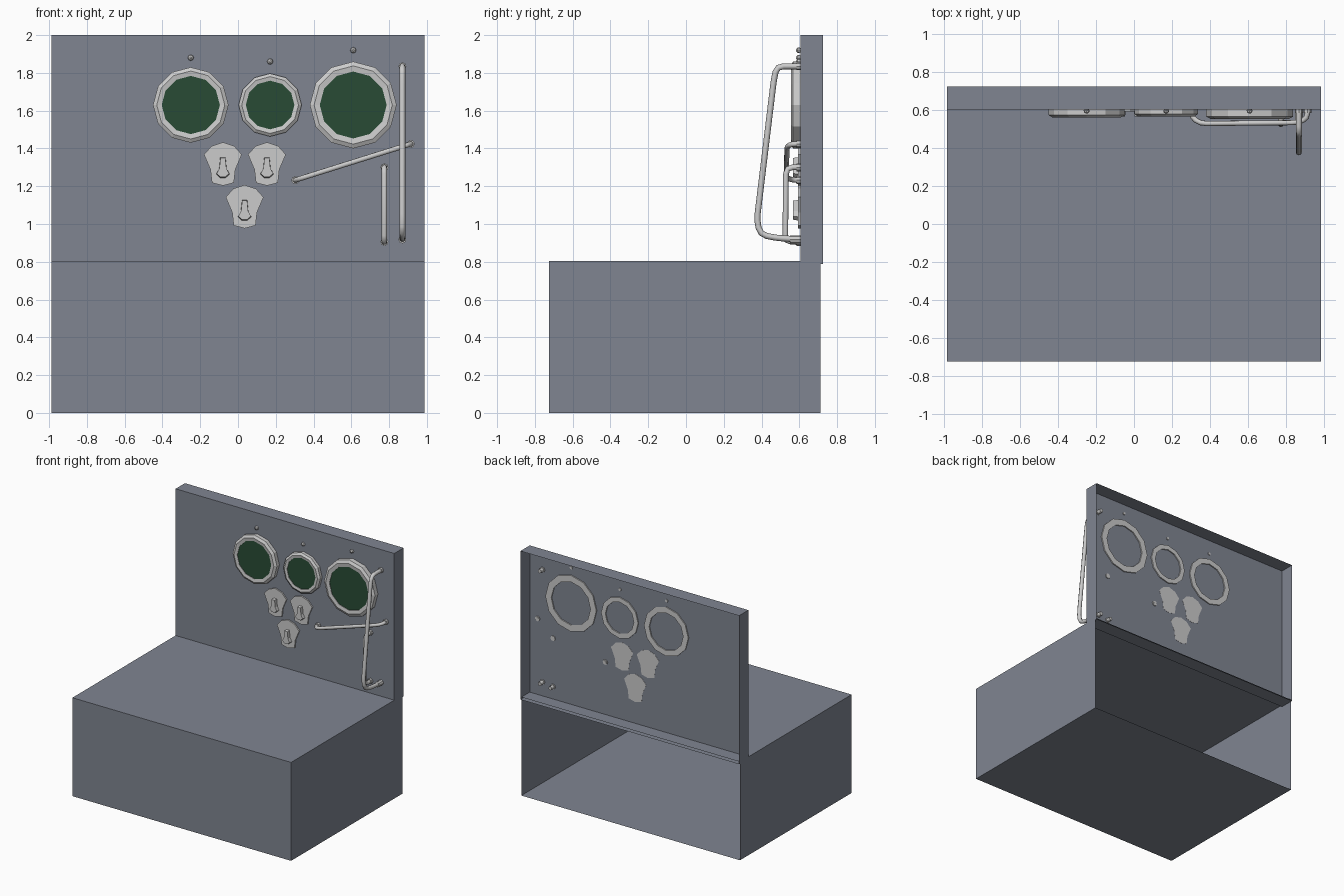
import bpy, bmesh, math
from mathutils import Vector

if "Cube" in bpy.data.objects:
    bpy.data.objects.remove(bpy.data.objects["Cube"])


def colour(name, rgb):
    m = bpy.data.materials.new(name)
    m.diffuse_color = (*rgb, 1)
    m.use_nodes = True
    m.node_tree.nodes["Principled BSDF"].inputs["Base Color"].default_value = m.diffuse_color
    return m


green = colour("dial_green", (0.022, 0.07, 0.035))
slate = colour("slate_blue_grey", (0.215, 0.235, 0.285))


def make(name, bm, mat=None):
    me = bpy.data.meshes.new(name)
    bm.to_mesh(me)
    bm.free()
    ob = bpy.data.objects.new(name, me)
    bpy.context.collection.objects.link(ob)
    if mat:
        me.materials.append(mat)
    return ob


def open_box(name, lo, hi):
    """Thin sheet box with its back (+y) face left open."""
    bm = bmesh.new()
    bmesh.ops.create_cube(bm, size=1)
    for v in bm.verts:
        v.co = [(a + b) / 2 + c * (b - a) for a, b, c in zip(lo, hi, v.co)]
    bm.normal_update()
    bmesh.ops.delete(bm, geom=[f for f in bm.faces if f.normal.y > 0.9], context='FACES_ONLY')
    make(name, bm, slate)


def lathe(name, x, z, profile, n=12, closed=False, mat=None):
    """Revolve (radius, y) points around a y-parallel axis."""
    bm = bmesh.new()
    rings = []
    for r, y in profile:
        rings.append([bm.verts.new((x + r * math.sin(2 * math.pi * i / n), y,
                                    z + r * math.cos(2 * math.pi * i / n))) for i in range(n)])
    pairs = list(zip(rings, rings[1:]))
    if closed:
        pairs.append((rings[-1], rings[0]))
    else:
        bm.faces.new(rings[0])
        bm.faces.new(rings[-1])
    for a, b in pairs:
        for i in range(n):
            j = (i + 1) % n
            bm.faces.new((a[i], a[j], b[j], b[i]))
    bmesh.ops.recalc_face_normals(bm, faces=bm.faces)
    return make(name, bm, mat)


def slab(name, x, z, half, y_back, y_front, front_scale=1.0):
    """Mirror a half outline (x, z) and extrude it towards the front."""
    pts = half + [(-a, b) for a, b in reversed(half) if a > 0]
    bm = bmesh.new()
    back = [bm.verts.new((x + a, y_back, z + b)) for a, b in pts]
    front = [bm.verts.new((x + a * front_scale, y_front, z + b * front_scale)) for a, b in pts]
    bm.faces.new(back)
    bm.faces.new(front)
    for i in range(len(pts)):
        j = (i + 1) % len(pts)
        bm.faces.new((back[i], back[j], front[j], front[i]))
    bmesh.ops.recalc_face_normals(bm, faces=bm.faces)
    make(name, bm)


def pipe(name, pts, r=0.014):
    """Round tube along a path, with corners softened into short bends."""
    pts = [Vector(p) for p in pts]
    path = [pts[0]]
    for a, b, c in zip(pts, pts[1:], pts[2:]):
        p = b + (a - b).normalized() * min(0.035, (a - b).length * 0.45)
        q = b + (c - b).normalized() * min(0.035, (c - b).length * 0.45)
        path += [p, p * 0.25 + b * 0.5 + q * 0.25, q]
    path.append(pts[-1])
    cu = bpy.data.curves.new(name, 'CURVE')
    cu.dimensions = '3D'
    cu.bevel_depth = r
    cu.bevel_resolution = 2
    cu.use_fill_caps = True
    sp = cu.splines.new('POLY')
    sp.points.add(len(path) - 1)
    for s, p in zip(sp.points, path):
        s.co = (*p, 1)
    ob = bpy.data.objects.new(name, cu)
    bpy.context.collection.objects.link(ob)
    bpy.ops.object.select_all(action='DESELECT')
    ob.select_set(True)
    bpy.context.view_layer.objects.active = ob
    bpy.ops.object.convert(target='MESH')
    bpy.ops.object.shade_smooth_by_angle(angle=math.radians(50))


# Desk body and upright panel
W = 0.987
open_box("console_base", (-W, -0.725, 0), (W, 0.713, 0.803))
open_box("back_panel", (-W, 0.605, 0.788), (W, 0.725, 2.0))

# Gauges: bezel, green face, screw above
for i, (x, r, front, screw_z) in enumerate([(-0.25, 0.2, 0.562, 1.88),
                                            (0.17, 0.167, 0.568, 1.86),
                                            (0.61, 0.23, 0.555, 1.92)]):
    k = r * 0.77
    lathe(f"gauge_bezel_{i}", x, 1.63,
          [(r, 0.614), (r, front + 0.012), (r * 0.9, front), (k, front + 0.004), (k, 0.614)],
          closed=True)
    lathe(f"gauge_face_{i}", x, 1.63, [(k, 0.602), (k, front + 0.008)], mat=green)
    lathe(f"screw_{i}", x, screw_z,
          [(0.012, 0.612), (0.012, 0.602), (0.016, 0.6), (0.013, 0.589), (0.005, 0.583)], n=8)

# Toggle switches: shield plate and lever
plate = [(0, .115), (.06, .095), (.1, .05), (.066, -.03), (.058, -.1), (0, -.115)]
lever = [(.014, .035), (.02, -.025), (.036, -.055), (.014, -.075)]
for i, (x, z) in enumerate([(-0.08, 1.318), (0.153, 1.318), (0.035, 1.092)]):
    slab(f"switch_plate_{i}", x, z, plate, 0.606, 0.594)
    slab(f"switch_lever_{i}", x, z, lever, 0.6, 0.567, 0.92)

# Pipes with collars where they enter the panel
x = 0.87
pipe("tall_pipe", [(x, 0.645, 1.835), (x, 0.482, 1.835), (x, 0.466, 1.77), (x, 0.375, 1.02),
                   (x, 0.393, 0.945), (x, 0.47, 0.927), (x, 0.645, 0.915)], 0.016)
x = 0.775
pipe("short_pipe", [(x, 0.612, 1.3), (x, 0.53, 1.3), (x, 0.525, 0.905), (x, 0.645, 0.905)], 0.015)
pipe("slanted_pipe", [(0.303, 0.615, 1.232), (0.303, 0.565, 1.232), (0.35, 0.53, 1.247),
                      (0.87, 0.535, 1.41), (0.915, 0.56, 1.424), (0.915, 0.615, 1.424)])
for i, (x, z, y) in enumerate([(0.87, 1.835, 0.585), (0.87, 0.918, 0.55), (0.775, 1.3, 0.585),
                               (0.775, 0.905, 0.585), (0.303, 1.232, 0.585), (0.915, 1.424, 0.585)]):
    lathe(f"pipe_collar_{i}", x, z, [(0.021, 0.612), (0.021, y)], n=8)
